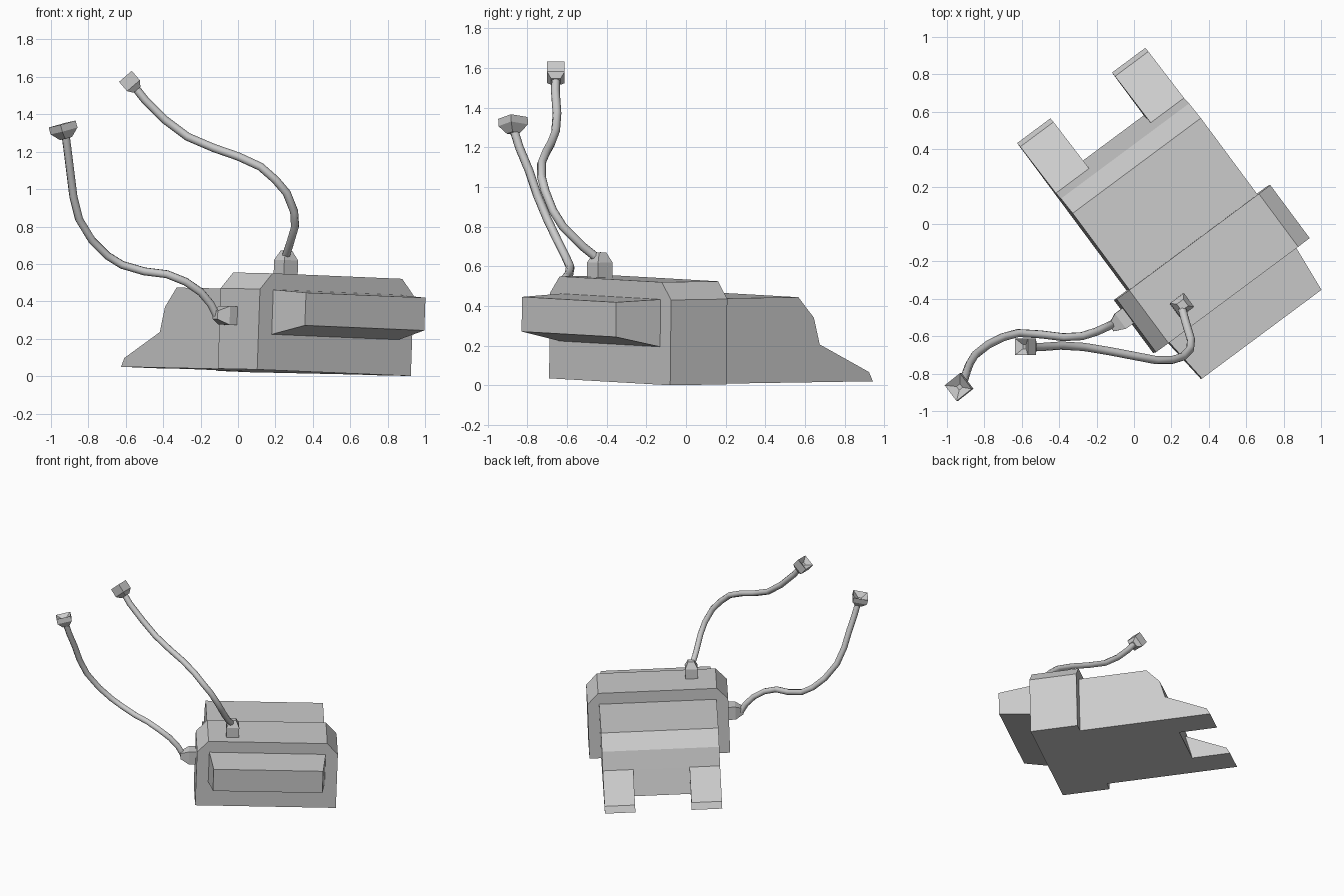
import bpy, bmesh
from mathutils import Vector, Matrix

if "Cube" in bpy.data.objects:
    bpy.data.objects.remove(bpy.data.objects["Cube"])

# Slightly tilted, turned frame of the hull: X across, Y to the rear, Z up
W = Vector((0.035, 0.01, 1)).normalized()
U = Vector((0.803, 0.596, 0))
U = (U - W * U.dot(W)).normalized()
V = W.cross(U)
FRAME = Matrix((U, V, W)).transposed().to_4x4()
FRAME.translation = (0, 0, 0.0325)
MID = 0.183  # hull centre line in X


def finish(name, bm, matrix=None):
    if matrix:
        bmesh.ops.transform(bm, matrix=matrix, verts=bm.verts)
    bmesh.ops.recalc_face_normals(bm, faces=bm.faces)
    mesh = bpy.data.meshes.new(name)
    bm.to_mesh(mesh)
    bm.free()
    ob = bpy.data.objects.new(name, mesh)
    bpy.context.collection.objects.link(ob)
    return ob


def loft(name, rings, matrix=None):
    """Closed solid through rings that have equal point counts."""
    bm = bmesh.new()
    vs = [[bm.verts.new(p) for p in r] for r in rings]
    n = len(vs[0])
    for a, b in zip(vs, vs[1:]):
        for i in range(n):
            j = (i + 1) % n
            bm.faces.new((a[i], a[j], b[j], b[i]))
    bm.faces.new(vs[0])
    bm.faces.new(vs[-1])
    return finish(name, bm, matrix)


def across(name, profile, x0, x1):
    return loft(name, [[(x, y, z) for y, z in profile] for x in (x0, x1)], FRAME)


# Rear hull and the two forks behind it
HW = 0.427
across("rear_hull", [(-0.262, 0), (0.435, 0), (0.384, 0.19), (0.346, 0.325),
                     (0.247, 0.43), (-0.262, 0.43)], MID - HW, MID + HW)
fork = [(0.384, 0), (0.72, 0), (0.695, 0.047), (0.384, 0.19)]
for side, s in (("left", -1), ("right", 1)):
    across(side + "_fork", fork, MID + s * (HW - 0.222), MID + s * HW)

# Wide front section with chamfered shoulders
shoulder = [(-0.512, 0), (0.512, 0), (0.512, 0.43), (0.432, 0.517),
            (-0.432, 0.517), (-0.512, 0.43)]
loft("front_section", [[(MID + x, y, z) for x, z in shoulder]
                       for y in (-0.262, -0.615)], FRAME)


# Tapered block on the nose
def rect(y, h, z0, z1):
    return [(MID - h, y, z0), (MID + h, y, z0), (MID + h, y, z1), (MID - h, y, z1)]


loft("nose_block", [rect(-0.61, 0.424, 0.19, 0.43), rect(-0.875, 0.398, 0.243, 0.418)], FRAME)


# Square plug: sections of (distance along axis, half width)
def plug(name, base, axis, ref, sections):
    d = Vector(axis).normalized()
    a = (Vector(ref) - d * d.dot(Vector(ref))).normalized()
    b = d.cross(a)
    base = Vector(base)
    loft(name, [[base + d * t + (a * i + b * j) * h
                 for i, j in ((-1, -1), (1, -1), (1, 1), (-1, 1))] for t, h in sections])


socket = [(-0.03, 0.046), (0.075, 0.046), (0.125, 0.022)]
plug("top_socket", FRAME @ Vector((-0.072, -0.494, 0.517)), W, U, socket)
plug("side_socket", FRAME @ Vector((MID - 0.512, -0.37, 0.285)), -U, W,
     [(-0.02, 0.05), (0.05, 0.05), (0.11, 0.022)])
plug("top_arm_tip", (-0.602, -0.656, 1.603), (0.043, 0, -0.05), (0, 1, 0),
     [(0.025, 0.012), (0, 0.045), (0.066, 0.045), (0.095, 0.024)])
plug("side_arm_tip", (-0.94, -0.872, 1.348), (0.25, 0.03, -0.95), U,
     [(0.03, 0.012), (0, 0.053), (0.038, 0.053), (0.08, 0.024)])


# Bent arms
def arm(name, pts):
    cu = bpy.data.curves.new(name, 'CURVE')
    cu.dimensions = '3D'
    cu.bevel_depth = 0.022
    cu.bevel_resolution = 2
    cu.use_fill_caps = True
    sp = cu.splines.new('POLY')
    sp.points.add(len(pts) - 1)
    for p, co in zip(sp.points, pts):
        p.co = (*co, 1)
    ob = bpy.data.objects.new(name, cu)
    bpy.context.collection.objects.link(ob)
    bpy.ops.object.select_all(action='DESELECT')
    ob.select_set(True)
    bpy.context.view_layer.objects.active = ob
    bpy.ops.object.convert(target='MESH')


arm("top_arm", [(0.255, -0.445, 0.64), (0.275, -0.52, 0.70), (0.305, -0.62, 0.80),
                (0.30, -0.67, 0.88), (0.26, -0.71, 0.98), (0.20, -0.728, 1.05),
                (0.12, -0.728, 1.12), (0, -0.705, 1.175), (-0.13, -0.68, 1.22),
                (-0.27, -0.657, 1.28), (-0.39, -0.65, 1.37), (-0.50, -0.658, 1.48),
                (-0.555, -0.657, 1.55)])
arm("side_arm", [(-0.115, -0.535, 0.325), (-0.145, -0.55, 0.385), (-0.20, -0.575, 0.45),
                 (-0.28, -0.60, 0.505), (-0.38, -0.605, 0.545), (-0.50, -0.59, 0.56),
                 (-0.62, -0.583, 0.595), (-0.70, -0.605, 0.645), (-0.78, -0.645, 0.725),
                 (-0.85, -0.70, 0.84), (-0.88, -0.75, 0.96), (-0.895, -0.79, 1.08),
                 (-0.91, -0.84, 1.20), (-0.922, -0.868, 1.29)])
